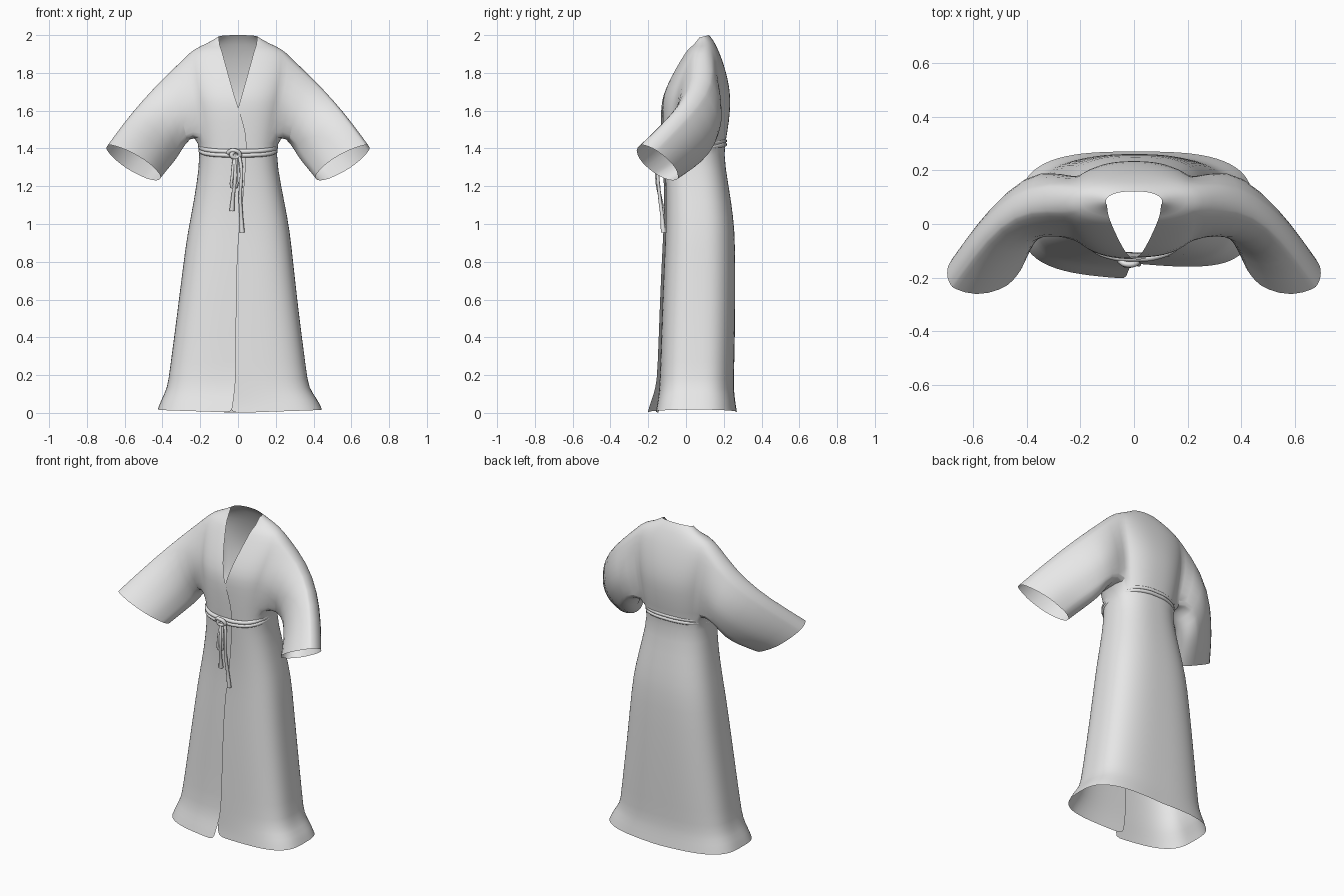
import bpy, bmesh, math
from mathutils import Vector

if "Cube" in bpy.data.objects:
    bpy.data.objects.remove(bpy.data.objects["Cube"])


def material(name, rgb):
    m = bpy.data.materials.new(name)
    m.use_nodes = True
    m.diffuse_color = (*rgb, 1)
    m.node_tree.nodes["Principled BSDF"].inputs["Base Color"].default_value = (*rgb, 1)
    return m


CLOTH = material("pale grey cloth", (0.8, 0.8, 0.8))
Q = 12          # columns in a quarter turn
COLS = 4 * Q    # columns from one front edge round to the other

# Cloth rings: height, half width, front y, back y, left edge x, right edge x, overlap, x shift
RINGS = [
    (0.00, .435, -.174, .270, -.05, -.040, .03, .01),
    (0.05, .415, -.163, .262, -.05, -.035, .025, .008),
    (0.13, .374, -.148, .251, -.05, -.015, .012, 0),
    (0.22, .362, -.142, .255, -.05, -.010, .008, 0),
    (0.60, .312, -.130, .262, -.05, -.010, .008, 0),
    (0.90, .279, -.115, .260, -.05, -.005, .008, .003),
    (1.03, .257, -.110, .252, -.05, .010, .006, .006),
    (1.20, .224, -.110, .226, -.05, .030, .006, .004),
    (1.38, .197, -.120, .195, -.05, .045, .006, 0),
    (1.48, .226, -.125, .220, -.04, .045, .006, 0),
    (1.61, .246, -.130, .235, 0.0, .003, .004, 0),
    (1.68, .260, -.122, .235, .02, -.020, 0, 0),
    (1.77, .273, -.085, .222, .045, -.045, 0, 0),
    (1.88, .282, -.022, .189, .075, -.075, 0, 0),
    (1.93, .230, .008, .166, .087, -.087, 0, 0),
    (1.97, .160, .028, .147, .095, -.095, 0, 0),
    (2.00, .105, .045, .122, .099, -.099, 0, 0),
]
ARM_LOW, ARM_HIGH, ARM_SPAN = 9, 13, 5   # armhole limits in the cloth grid

# Sleeve rings: centre, towards the upper edge, towards the back edge
SLEEVE = [
    ((.335, .080, 1.60), (.052, -.015, .178), (.02, .128, 0)),
    ((.415, .040, 1.50), (.088, -.038, .155), (.04, .098, 0)),
    ((.490, -.050, 1.41), (.11, -.062, .122), (.055, .09, -.005)),
    ((.553, -.155, 1.325), (.13, -.072, .093), (.06, .09, -.015)),
]


def ring_points(z, hw, front, back, left, right, lap, shift):
    """Boxy open ring, starting at the left front edge."""
    mid, half = (front + back) / 2, (back - front) / 2
    start = -math.pi / 2 + math.asin(left / hw)
    end = 1.5 * math.pi + math.asin(right / hw)
    points = []
    for i in range(COLS + 1):
        if i < Q:
            t = start * (1 - i / Q)
        elif i <= 3 * Q:
            t = math.pi * (i - Q) / (2 * Q)
        else:
            t = math.pi + (end - math.pi) * (i - 3 * Q) / Q
        c, s = math.cos(t), math.sin(t)
        # the front is squarer than the back, more so towards the hem
        power = 3.6 - 0.7 * z if s < 0 else 3.1 - 0.45 * z
        r = (abs(c) ** power + abs(s) ** power) ** (-1 / power)
        y = mid + half * s * r
        # hem that dips in the middle, collar that slopes down to the front
        tilt = 0.018 * abs(c) if z < 0.1 else 0
        if z > 1.95:
            tilt = -0.25 * (back - y)
        # one front panel lies over the other
        y -= lap * max(0, (i - 3.4 * Q) / (0.6 * Q))
        y += lap * max(0, (0.5 * Q - i) / (0.5 * Q))
        points.append(Vector((shift + hw * c * r, y, z + tilt)))
    return points


def add_sleeve(bm, grid, centre_col, side):
    """Grow a sleeve out of the armhole left in the cloth grid."""
    lo, hi = centre_col - ARM_SPAN, centre_col + ARM_SPAN
    loop = [grid[ARM_HIGH][c] for c in range(lo, hi)]
    loop += [grid[r][hi] for r in range(ARM_HIGH, ARM_LOW, -1)]
    loop += [grid[ARM_LOW][c] for c in range(hi, lo, -1)]
    loop += [grid[r][lo] for r in range(ARM_LOW, ARM_HIGH)]
    ys, zs = [v.co.y for v in loop], [v.co.z for v in loop]
    y0, z0 = (min(ys) + max(ys)) / 2, (min(zs) + max(zs)) / 2
    yr, zr = max(ys) - y0, max(zs) - z0
    angles = [math.atan2((v.co.z - z0) / zr, (v.co.y - y0) / yr) for v in loop]
    previous = loop
    for centre, up, rear in SLEEVE:
        ring = []
        for a in angles:
            p = Vector(centre) + Vector(up) * math.sin(a) + Vector(rear) * math.cos(a)
            ring.append(bm.verts.new((p.x * side, p.y, p.z)))
        n = len(ring)
        for k in range(n):
            m = (k + 1) % n
            bm.faces.new((previous[k], previous[m], ring[m], ring[k]))
        previous = ring


def finish(obj, angle):
    bpy.ops.object.select_all(action="DESELECT")
    obj.select_set(True)
    bpy.context.view_layer.objects.active = obj
    if obj.type == "CURVE":
        bpy.ops.object.convert(target="MESH")
    bpy.ops.object.shade_smooth_by_angle(angle=math.radians(angle))


# Robe: skirt, bodice and sleeves in one sheet of cloth
bm = bmesh.new()
grid = [[bm.verts.new(p) for p in ring_points(*ring)] for ring in RINGS]
for r in range(len(RINGS) - 1):
    for c in range(COLS):
        in_hole = any(m - ARM_SPAN <= c < m + ARM_SPAN for m in (Q, 3 * Q))
        if in_hole and ARM_LOW <= r < ARM_HIGH:
            continue
        bm.faces.new((grid[r][c], grid[r][c + 1], grid[r + 1][c + 1], grid[r + 1][c]))
add_sleeve(bm, grid, Q, 1)
add_sleeve(bm, grid, 3 * Q, -1)
bmesh.ops.recalc_face_normals(bm, faces=bm.faces)
mesh = bpy.data.meshes.new("robe")
bm.to_mesh(mesh)
bm.free()
robe = bpy.data.objects.new("robe", mesh)
bpy.context.collection.objects.link(robe)
mesh.materials.append(CLOTH)
smooth = robe.modifiers.new("soften", "SUBSURF")
smooth.levels = smooth.render_levels = 1
finish(robe, 60)


def cord(name, points, radius, cyclic=False, widths=None):
    """Round cord along a path."""
    curve = bpy.data.curves.new(name, "CURVE")
    curve.dimensions = "3D"
    curve.bevel_depth = radius
    curve.bevel_resolution = 2
    curve.resolution_u = 4
    curve.use_fill_caps = True
    spline = curve.splines.new("BEZIER")
    spline.bezier_points.add(len(points) - 1)
    spline.use_cyclic_u = cyclic
    for i, (bp, p) in enumerate(zip(spline.bezier_points, points)):
        bp.co = p
        bp.handle_left_type = bp.handle_right_type = "AUTO"
        bp.radius = widths[i] if widths else 1
    curve.materials.append(CLOTH)
    obj = bpy.data.objects.new(name, curve)
    bpy.context.collection.objects.link(obj)
    finish(obj, 60)


# Sash: two strands round the waist, rising towards the back
for name, lift in (("sash_upper", 0.01), ("sash_lower", -0.01)):
    path = []
    for p in ring_points(1.38, .198, -.128, .205, 0, 0, 0, 0)[:-1:3]:
        path.append((p.x, p.y, 1.374 + lift + 0.17 * (p.y + .128)))
    cord(name, path, 0.012, cyclic=True)

# Knot
cord("knot", [(-.055, -.135, 1.375), (-.03, -.15, 1.39), (.01, -.145, 1.37),
              (0, -.14, 1.355), (-.035, -.15, 1.362), (-.02, -.148, 1.385)], 0.011)

# Hanging loop and two tails with thickened ends
cord("hanging_loop", [(-.015, -.14, 1.37), (-.03, -.155, 1.26), (-.022, -.145, 1.19),
                      (-.008, -.15, 1.26), (-.01, -.14, 1.37)], 0.008)
cord("short_tail", [(-.02, -.14, 1.37), (-.015, -.155, 1.25), (-.028, -.135, 1.13),
                    (-.032, -.125, 1.07)], 0.009, widths=[1, 1, 1.1, 1.6])
cord("long_tail", [(.005, -.14, 1.37), (.018, -.15, 1.29), (.012, -.14, 1.15),
                   (.018, -.125, 1.03), (.022, -.12, .955)], 0.009, widths=[1, 1, 1, 1.1, 1.5])
